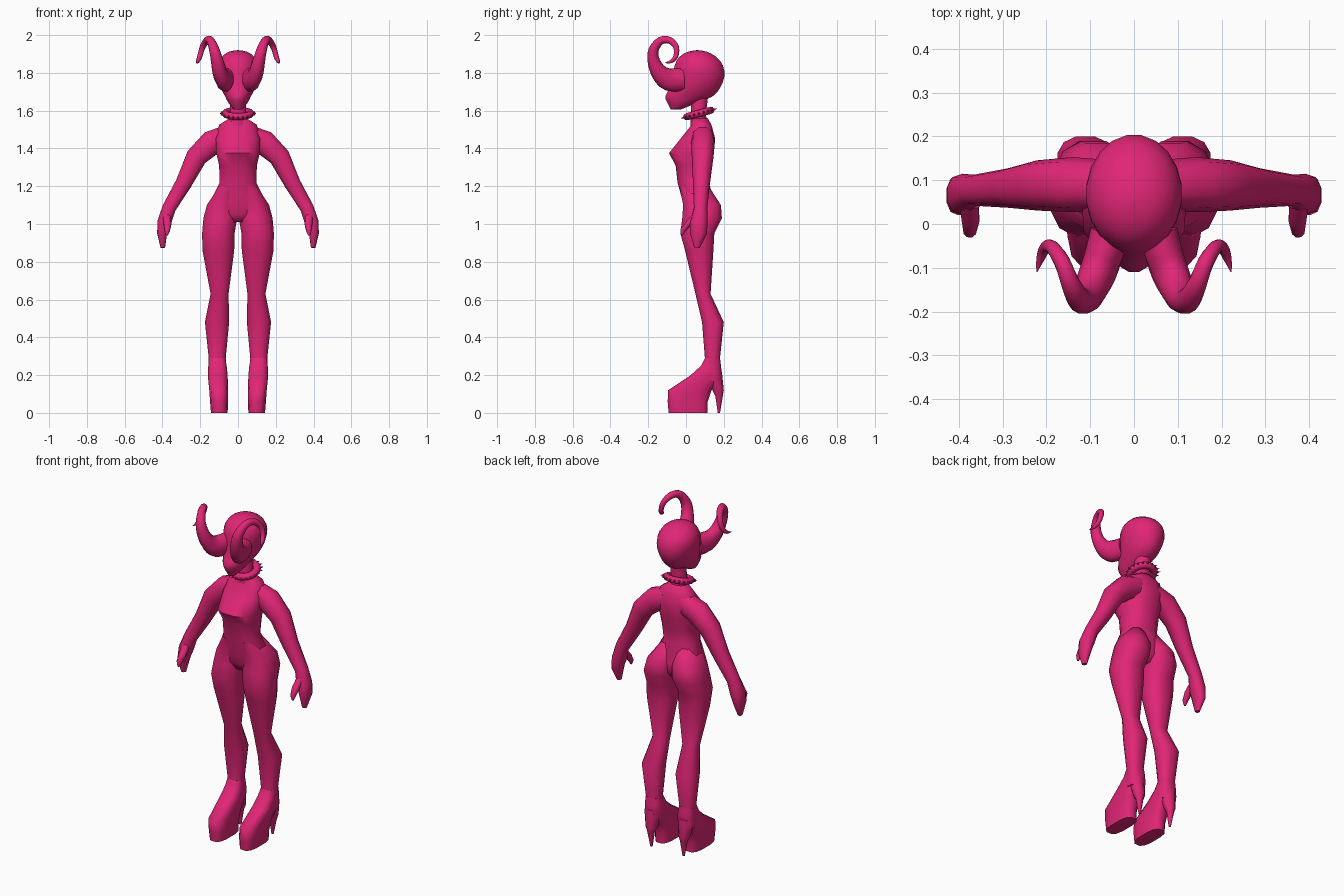
import bpy, bmesh, math
from mathutils import Vector, Matrix

if "Cube" in bpy.data.objects:
    bpy.data.objects.remove(bpy.data.objects["Cube"])

pink = bpy.data.materials.new("pink")
pink.diffuse_color = (0.75, 0.019, 0.18, 1)
pink.use_nodes = True
pink.node_tree.nodes["Principled BSDF"].inputs["Base Color"].default_value = pink.diffuse_color


def finish(name, bm, mirror=False, angle=60):
    bmesh.ops.recalc_face_normals(bm, faces=bm.faces[:])
    me = bpy.data.meshes.new(name)
    bm.to_mesh(me)
    bm.free()
    me.materials.append(pink)
    ob = bpy.data.objects.new(name, me)
    bpy.context.collection.objects.link(ob)
    bpy.ops.object.select_all(action='DESELECT')
    ob.select_set(True)
    bpy.context.view_layer.objects.active = ob
    bpy.ops.object.shade_smooth_by_angle(angle=math.radians(angle))
    if mirror:
        ob.modifiers.new("mirror", 'MIRROR').use_mirror_merge = False
    return ob


def refine(rows, steps):
    """Catmull-Rom subdivision of a list of number rows."""
    out = []
    for i in range(len(rows) - 1):
        quad = [rows[max(i - 1, 0)], rows[i], rows[i + 1], rows[min(i + 2, len(rows) - 1)]]
        for s in range(steps):
            t = s / steps
            out.append([0.5 * (2 * b + (c - a) * t + (2 * a - 5 * b + 4 * c - d) * t * t
                               + (3 * b - a - 3 * c + d) * t ** 3) for a, b, c, d in zip(*quad)])
    return out + [rows[-1]]


def loft(name, rows, sides=12, power=2.0, ref=None, steps=1, mirror=False, angle=60):
    """Rows are x, y, z, radius a, radius b; flat rings unless ref gives the axis of radius b."""
    rows = refine(rows, steps)
    pts = [Vector(r[:3]) for r in rows]
    bm = bmesh.new()
    rings = []
    for i, r in enumerate(rows):
        u, v = Vector((1, 0, 0)), Vector((0, 1, 0))
        if ref:
            tan = (pts[min(i + 1, len(pts) - 1)] - pts[max(i - 1, 0)]).normalized()
            u = tan.cross(Vector(ref)).normalized()
            v = u.cross(tan)
        ring = []
        for k in range(sides):
            t = 2 * math.pi * (k + 0.5) / sides
            c, s = math.cos(t), math.sin(t)
            # superellipse, scaled so the ring reaches its full radii
            e = 2 / power
            top = math.cos(math.pi / sides) ** e
            a = math.copysign(abs(c) ** e, c) * max(r[3], 0.001) / top
            b = math.copysign(abs(s) ** e, s) * max(r[4], 0.001) / top
            ring.append(bm.verts.new(pts[i] + u * a + v * b))
        rings.append(ring)
    for p, q in zip(rings, rings[1:]):
        for k in range(sides):
            n = (k + 1) % sides
            bm.faces.new((p[k], p[n], q[n], q[k]))
    bm.faces.new(rings[0])
    bm.faces.new(rings[-1])
    return finish(name, bm, mirror, angle)


def box(z, x0, x1, y0, y1):
    """Ring row from its extents."""
    return [(x0 + x1) / 2, (y0 + y1) / 2, z, (x1 - x0) / 2, (y1 - y0) / 2]


# Torso with bust, waist and hips
loft("torso", [box(z, -w, w, f, b) for z, w, f, b in (
    (1.56, .045, .03, .115), (1.525, .10, .03, .135), (1.45, .118, -.03, .155),
    (1.375, .115, -.09, .145), (1.31, .10, -.055, .135), (1.22, .097, -.045, .12),
    (1.11, .15, -.015, .155), (1.05, .14, -.008, .15), (1.01, .06, .01, .12))],
    power=2.5)

# Legs, from hip to ankle
loft("leg", [box(*r) for r in (
    (1.2, 0, .1, -.035, .12), (1.1, .002, .165, -.015, .185), (1.03, .005, .183, -.02, .19),
    (.95, .018, .19, -.03, .15), (.86, .02, .188, -.005, .145), (.63, .05, .145, .05, .13),
    (.48, .047, .175, .085, .2), (.29, .065, .155, .1, .18), (.2, .06, .16, .09, .19),
    (.17, .065, .155, .1, .19))], power=2.4, mirror=True)

# Platform shoes and pointed heels
loft("platform_shoe", [box(*r) for r in (
    (0, .055, .143, -.092, .115), (.06, .052, .148, -.097, .115), (.12, .052, .152, -.095, .135),
    (.2, .055, .16, .025, .19), (.25, .06, .157, .08, .185), (.29, .067, .153, .1, .18))],
    power=3, mirror=True, angle=50)
loft("heel", [box(*r) for r in (
    (.22, .065, .155, .11, .19), (.12, .075, .14, .14, .2), (.09, .088, .128, .155, .195),
    (0, .1, .112, .168, .18))], sides=8, mirror=True)

# Arms, hands and thumbs
loft("arm", [
    [.05, .088, 1.465, .06, .055], [.14, .09, 1.43, .066, .06], [.22, .088, 1.355, .056, .055],
    [.288, .082, 1.215, .043, .043], [.365, .077, 1.085, .036, .034],
    [.39, .068, 1.01, .037, .045], [.402, .065, .95, .026, .043], [.398, .058, .875, .012, .014]],
    sides=10, power=2.3, ref=(0, 1, 0), mirror=True)
loft("thumb", [[.378, .06, 1.05, .02, .022], [.373, .01, 1.0, .017, .02],
               [.375, -.018, .965, .014, .014], [.377, -.022, .94, .005, .005]],
     sides=8, ref=(1, 0, 0), mirror=True)

# Neck and head
loft("neck", [[0, .07, 1.52, .06, .045], [0, .065, 1.58, .042, .04], [0, .075, 1.7, .045, .045]])
loft("head", [box(z, -w, w, f, b) for z, w, f, b in (
    (1.605, .022, -.08, -.03), (1.64, .05, -.098, .055), (1.675, .068, -.11, .14),
    (1.72, .09, -.085, .18), (1.78, .105, -.07, .203), (1.84, .108, -.06, .195),
    (1.885, .086, -.035, .16), (1.912, .048, .01, .11), (1.92, .004, .055, .065))],
    sides=20, steps=2)

# Curling horns growing out of the brow
loft("horn", [
    [.055, -.02, 1.765, .06, .045], [.075, -.09, 1.765, .06, .042],
    [.095, -.14, 1.80, .045, .038], [.11, -.17, 1.86, .033, .033],
    [.125, -.172, 1.92, .027, .027], [.145, -.135, 1.97, .021, .021],
    [.165, -.085, 1.972, .018, .018], [.188, -.052, 1.935, .015, .015],
    [.203, -.055, 1.885, .013, .013], [.214, -.08, 1.86, .009, .009],
    [.222, -.11, 1.853, .001, .001]], sides=12, ref=(1, 0, 0), steps=3, mirror=True)

# Tilted collar ring
tilt = Matrix.Translation((0, .068, 1.585)) @ Matrix.Rotation(.26, 4, 'X')
bm = bmesh.new()
seg, tube = 24, 8
grid = []
for i in range(seg):
    a = 2 * math.pi * i / seg
    row = []
    for j in range(tube):
        b = 2 * math.pi * j / tube
        r = .065 + .021 * math.cos(b)
        row.append(bm.verts.new(tilt @ Vector((r * math.cos(a), r * math.sin(a), .019 * math.sin(b)))))
    grid.append(row)
for i in range(seg):
    for j in range(tube):
        p, q, n = grid[i], grid[(i + 1) % seg], (j + 1) % tube
        bm.faces.new((p[j], q[j], q[n], p[n]))
finish("collar", bm)

# Collar spikes
bm = bmesh.new()
for i in range(20):
    place = (tilt @ Matrix.Rotation(2 * math.pi * i / 20, 4, 'Z')
             @ Matrix.Translation((.091, 0, 0)) @ Matrix.Rotation(math.pi / 2, 4, 'Y'))
    bmesh.ops.create_cone(bm, cap_ends=True, segments=6, radius1=.007, radius2=0,
                          depth=.018, matrix=place)
finish("collar_spikes", bm, angle=30)
